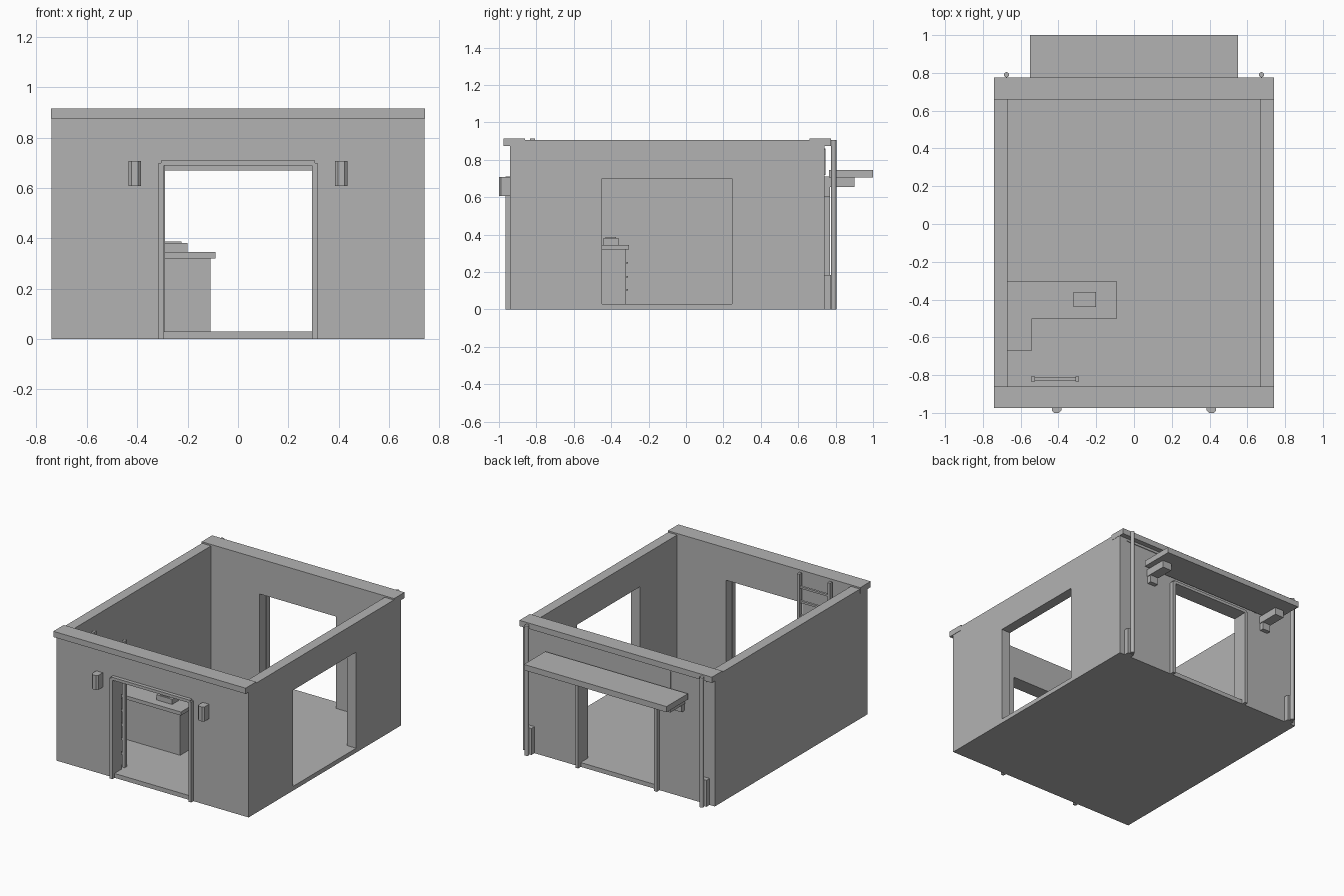
import bpy
import bmesh
import math

if "Cube" in bpy.data.objects:
    bpy.data.objects.remove(bpy.data.objects["Cube"])

grey = bpy.data.materials.new("plain grey")
grey.diffuse_color = (0.45, 0.45, 0.45, 1)
grey.use_nodes = True
grey.node_tree.nodes["Principled BSDF"].inputs["Base Color"].default_value = grey.diffuse_color


def finish(name, bm):
    mesh = bpy.data.meshes.new(name)
    bm.to_mesh(mesh)
    bm.free()
    mesh.materials.append(grey)
    ob = bpy.data.objects.new(name, mesh)
    bpy.context.collection.objects.link(ob)
    return ob


def add_box(bm, x, y, z):
    verts = bmesh.ops.create_cube(bm, size=1)["verts"]
    for v in verts:
        for i, (lo, hi) in enumerate((x, y, z)):
            v.co[i] = lo if v.co[i] < 0 else hi


def box(name, x, y, z):
    bm = bmesh.new()
    add_box(bm, x, y, z)
    return finish(name, bm)


def span(side, a, b):
    """Mirror an x range to the given side."""
    return tuple(sorted((side * a, side * b)))


# Room shell with floor, cut out for the interior, two doors and the side window
shell = box("walls_and_floor", (-.74, .74), (-.94, .74), (0, .905))
cuts = [
    ((-.67, .67), (-.86, .66), (.03, 1.2)),
    ((-.295, .295), (-1.1, -.8), (.03, .69)),
    ((-.295, .295), (.6, .9), (.03, .67)),
    ((.6, .9), (-.45, .245), (.03, .70)),
]
for c in cuts:
    cutter = box("cutter", *c)
    cutter.hide_render = True
    mod = shell.modifiers.new("cut", 'BOOLEAN')
    mod.operation = 'DIFFERENCE'
    mod.solver = 'EXACT'
    mod.object = cutter
    bpy.context.view_layer.objects.active = shell
    bpy.ops.object.modifier_apply(modifier=mod.name)
    bpy.data.objects.remove(cutter)

# Copings on the front and back walls
box("front_coping", (-.742, .742), (-.975, -.86), (.875, .915))
box("back_coping", (-.742, .742), (.66, .775), (.875, .915))

# Door frames
for label, y, top in (("front", (-.965, -.93), .69), ("back", (.73, .77), .67)):
    for s in (-1, 1):
        box(label + "_door_post", span(s, .293, .315), y, (0, top + .01))
    box(label + "_door_header", (-.305, .305), y, (top, top + .02))

# Canopy over the back door
box("canopy", (-.55, .55), (.765, 1.0), (.705, .745))
for s in (-1, 1):
    box("canopy_arm", span(s, .44, .51), (.74, .90), (.655, .706))
    box("canopy_wall_plate", span(s, .445, .505), (.735, .77), (.605, .71))

for s in (-1, 1):
    # Wall lamps with chamfered front edges
    lamp = box("wall_lamp", span(s, .385, .435), (-1.0, -.935), (.607, .708))
    bm = bmesh.new()
    bm.from_mesh(lamp.data)
    edges = [e for e in bm.edges if all(v.co.y < -.99 for v in e.verts)
             and abs(e.verts[0].co.x - e.verts[1].co.x) < .001]
    bmesh.ops.bevel(bm, geom=edges, offset=.012, segments=1, affect='EDGES')
    bm.to_mesh(lamp.data)
    bm.free()

    # Drain pipes and boxes at the back corners
    bm = bmesh.new()
    made = bmesh.ops.create_cone(bm, cap_ends=True, segments=12, radius1=.014,
                                 radius2=.014, depth=.905)
    bmesh.ops.translate(bm, verts=made["verts"], vec=(s * .675, .79, .4525))
    pipe = finish("drain_pipe", bm)
    bpy.ops.object.select_all(action='DESELECT')
    pipe.select_set(True)
    bpy.context.view_layer.objects.active = pipe
    bpy.ops.object.shade_smooth_by_angle(angle=math.radians(40))
    box("drain_box", span(s, .65, .70), (.735, .775), (0, .185))

    # Thin conduit along the back wall
    box("conduit_vertical", span(s, .398, .404), (.738, .745), (.72, .86))
    box("conduit_horizontal", span(s, .398, .68), (.738, .745), (.854, .86))

# L-shaped counter
box("counter_body", (-.67, -.11), (-.48, -.32), (.03, .32))
box("counter_return_body", (-.67, -.56), (-.65, -.48), (.03, .32))
bm = bmesh.new()
outline = [(-.67, -.67), (-.54, -.67), (-.54, -.50), (-.09, -.50), (-.09, -.305), (-.67, -.305)]
face = bm.faces.new([bm.verts.new((x, y, .32)) for x, y in outline])
top = bmesh.ops.extrude_face_region(bm, geom=[face])["geom"]
bmesh.ops.translate(bm, vec=(0, 0, .025),
                    verts=[g for g in top if isinstance(g, bmesh.types.BMVert)])
bmesh.ops.recalc_face_normals(bm, faces=bm.faces)
finish("counter_top", bm)

# Drawer handles
for x in (-.57, -.39, -.21):
    for z in (.105, .175, .25):
        box("drawer_handle", (x - .03, x + .03), (-.322, -.309), (z - .004, z + .004))

# Till on the counter
box("till", (-.32, -.20), (-.44, -.36), (.343, .381))
box("till_lid", (-.30, -.225), (-.43, -.375), (.38, .388))

# Ladder on the inside of the front wall
for x in (-.535, -.30):
    box("ladder_rail", (x - .01, x + .01), (-.833, -.807), (.03, .913))
for i in range(8):
    z = .12 + i * .1
    box("ladder_rung", (-.53, -.305), (-.828, -.812), (z - .007, z + .007))
